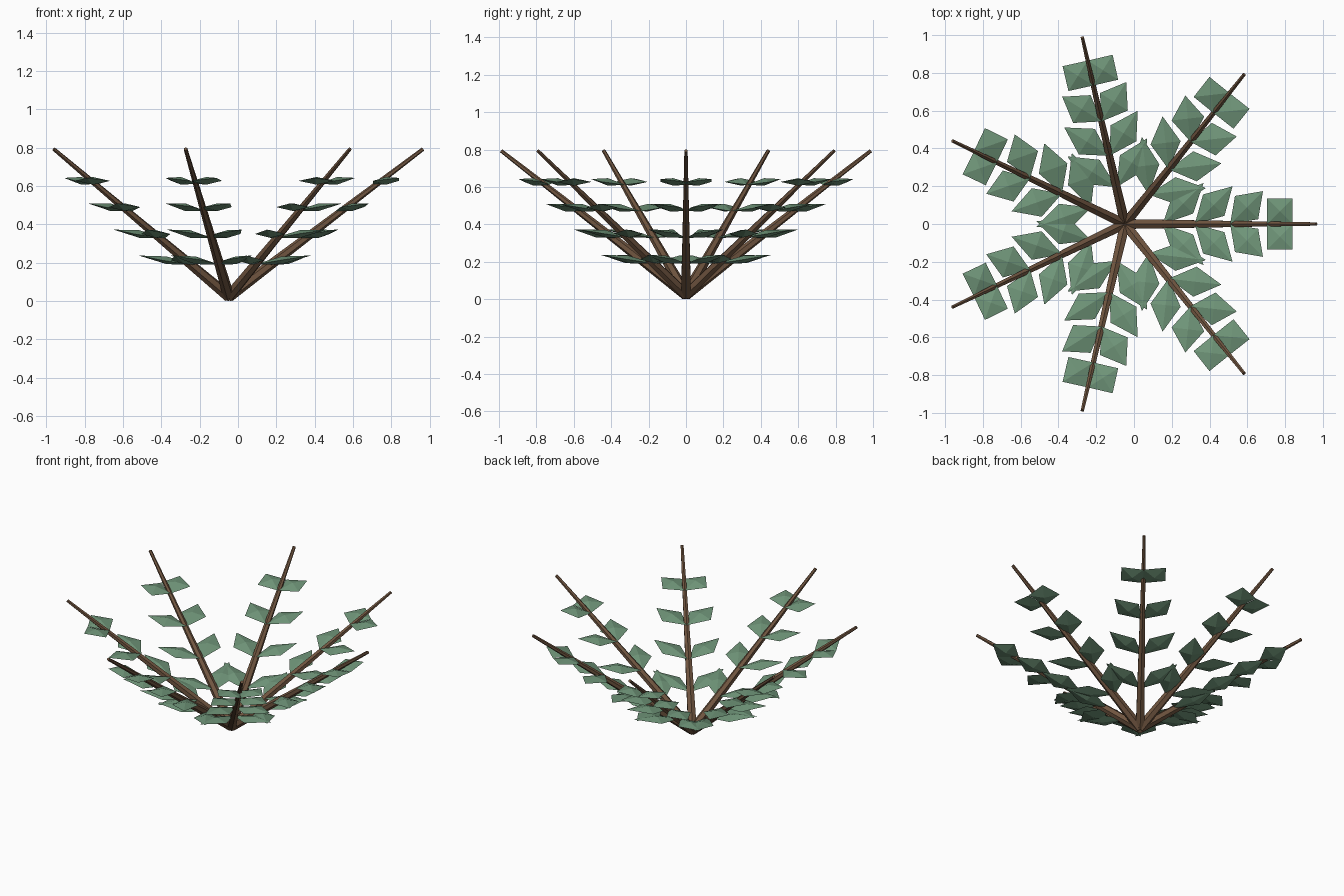
import bpy, bmesh, math
from mathutils import Vector, Matrix

if "Cube" in bpy.data.objects:
    bpy.data.objects.remove(bpy.data.objects["Cube"])

FRONDS = 7
HUB = Vector((-0.048, 0, 0))


def material(name, rgb):
    m = bpy.data.materials.new(name)
    m.diffuse_color = (*rgb, 1)
    m.use_nodes = True
    m.node_tree.nodes["Principled BSDF"].inputs["Base Color"].default_value = m.diffuse_color
    return m


BARK = material("bark", (0.16, 0.09, 0.05))
LEAF = material("leaf_green", (0.16, 0.30, 0.19))


def finish(bm, name, mat):
    bmesh.ops.recalc_face_normals(bm, faces=bm.faces)
    me = bpy.data.meshes.new(name)
    bm.to_mesh(me)
    bm.free()
    me.materials.append(mat)
    ob = bpy.data.objects.new(name, me)
    bpy.context.collection.objects.link(ob)


def stem(bm, spin):
    # tapered six-sided branch leaning outward from the hub
    a, b = Vector((0, 0, 0.024)), Vector((1.013, 0, 0.793))
    d = b - a
    place = Matrix.Translation((a + b) / 2) @ d.to_track_quat('Z', 'Y').to_matrix().to_4x4()
    bmesh.ops.create_cone(bm, cap_ends=True, segments=6, radius1=0.03, radius2=0.01,
                          depth=d.length, matrix=spin @ place)


def leaf(bm, spin, side, u, z, length, width):
    # flattened octahedron pointing 45 degrees out from the stem, tip slightly raised
    d = Vector((1, side, 0)).normalized()
    p = Vector((-d.y, d.x, 0))
    c = Vector((u, side * length * 0.707, z))
    up = Vector((0, 0, 1))
    lift = up * 0.16 * length
    ring = [c + d * length + lift, c + p * width, c - d * length - lift, c - p * width]
    ring = [bm.verts.new(spin @ v) for v in ring]
    for s in (1, -1):
        apex = bm.verts.new(spin @ (c + up * 0.02 * s))
        for i in range(4):
            bm.faces.new((ring[i], ring[(i + 1) % 4], apex))


# distance along frond, height, half length, half width for each leaf pair
TIERS = [(0.308, 0.213, 0.153, 0.075), (0.470, 0.350, 0.141, 0.080),
         (0.644, 0.490, 0.123, 0.087), (0.820, 0.627, 0.096, 0.095)]

for k in range(FRONDS):
    spin = Matrix.Translation(HUB) @ Matrix.Rotation(2 * math.pi * k / FRONDS, 4, 'Z')
    bm = bmesh.new()
    stem(bm, spin)
    finish(bm, f"stem_{k + 1}", BARK)
    bm = bmesh.new()
    for tier in TIERS:
        for side in (1, -1):
            leaf(bm, spin, side, *tier)
    finish(bm, f"leaves_{k + 1}", LEAF)
